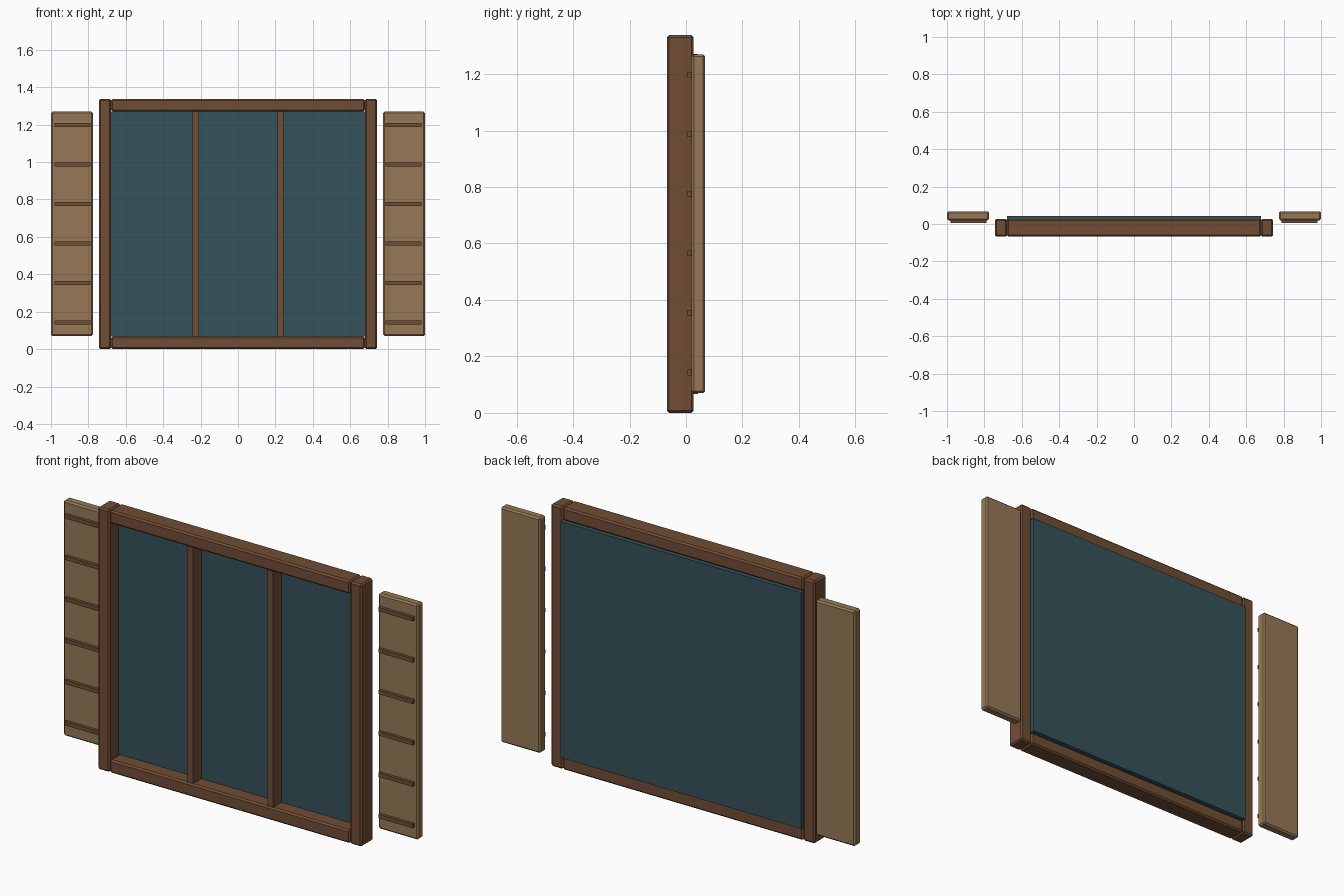
import bpy

if "Cube" in bpy.data.objects:
    bpy.data.objects.remove(bpy.data.objects["Cube"])


def material(name, color):
    m = bpy.data.materials.new(name)
    m.diffuse_color = (*color, 1)
    m.use_nodes = True
    m.node_tree.nodes["Principled BSDF"].inputs["Base Color"].default_value = m.diffuse_color
    return m


DARK = material("dark_wood", (0.165, 0.075, 0.036))
LIGHT = material("light_wood", (0.31, 0.19, 0.095))
GLASS = material("tinted_glass", (0.035, 0.085, 0.105))


def box(name, x, y, z, mat, bevel=0):
    """Box from (min, max) ranges with an optional chamfer."""
    r = (x, y, z)
    bpy.ops.mesh.primitive_cube_add(size=1, location=[(a + b) / 2 for a, b in r])
    o = bpy.context.object
    o.name = name
    o.scale = [b - a for a, b in r]
    bpy.ops.object.transform_apply(location=False, rotation=False, scale=True)
    o.data.materials.append(mat)
    if bevel:
        m = o.modifiers.new("chamfer", 'BEVEL')
        m.width = bevel
        m.segments = 1
    return o


def span(c, w):
    return (c - w / 2, c + w / 2)


FRAME_Y = (-0.068, 0.027)
HEIGHT = 1.338
RAIL = 0.067

# Top and bottom rails
box("bottom_rail", (-0.678, 0.678), FRAME_Y, (0, RAIL), DARK, 0.008)
box("top_rail", (-0.678, 0.678), FRAME_Y, (HEIGHT - RAIL, HEIGHT), DARK, 0.008)

# Glass pane, set into the back of the frame
box("glass_pane", (-0.678, 0.678), (0.005, 0.042), (RAIL, HEIGHT - RAIL), GLASS)

for side, s in (("left", -1), ("right", 1)):
    # Frame stile and glazing bar
    box(side + "_stile", span(s * 0.711, 0.066), FRAME_Y, (0, HEIGHT), DARK, 0.008)
    box(side + "_glazing_bar", span(s * 0.226, 0.032), (-0.064, 0.006),
        (RAIL, HEIGHT - RAIL), DARK)
    # Shutter with its raised slats
    box(side + "_shutter", span(s * 0.888, 0.224), (0.02, 0.068),
        (0.07, 1.27), LIGHT, 0.008)
    for i in range(6):
        box(f"{side}_shutter_slat_{i + 1}", span(s * 0.885, 0.193), (0.005, 0.021),
            span(0.143 + i * 0.211, 0.02), DARK)
